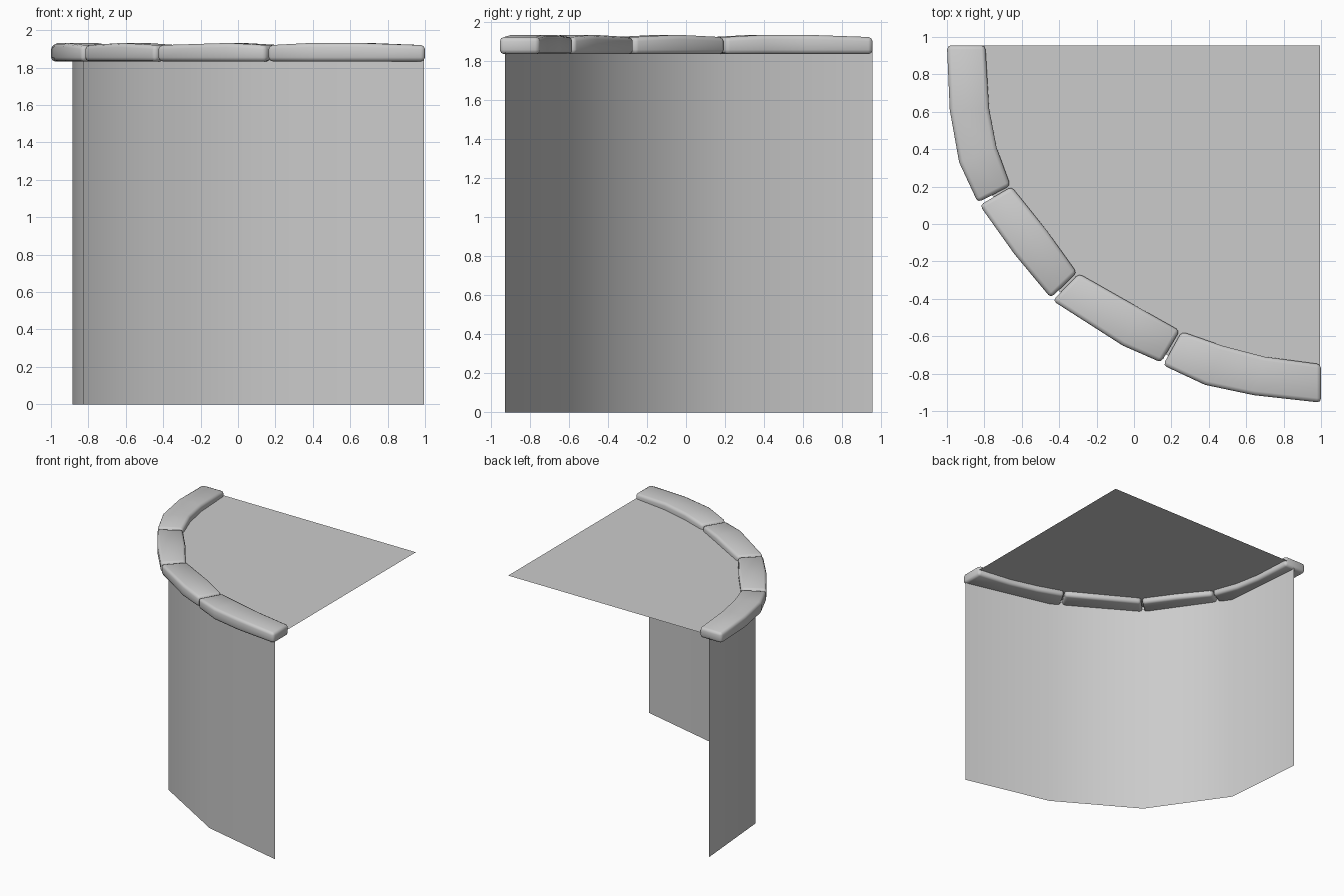
import bpy
import bmesh

cube = bpy.data.objects.get("Cube")
if cube:
    bpy.data.objects.remove(cube, do_unlink=True)

# One plain grey for everything
GREY = (0.6, 0.6, 0.6, 1)
grey = bpy.data.materials.new("plain_grey")
grey.use_nodes = True
grey.diffuse_color = GREY
grey.node_tree.nodes["Principled BSDF"].inputs["Base Color"].default_value = GREY


def finish(name, bm, smooth):
    mesh = bpy.data.meshes.new(name)
    bm.to_mesh(mesh)
    bm.free()
    mesh.materials.append(grey)
    for face in mesh.polygons:
        face.use_smooth = smooth
    obj = bpy.data.objects.new(name, mesh)
    bpy.context.collection.objects.link(obj)
    return obj


def coping_stone(name, outer, inner):
    """Curved stone swept through matching outer and inner edge points."""
    bm = bmesh.new()
    rings = []
    for i, (a, b) in enumerate(zip(outer, inner)):
        top = 1.92 if i in (0, len(outer) - 1) else 1.932
        rings.append([bm.verts.new((*p, z)) for p, z in
                      ((a, 1.833), (a, top), (b, top), (b, 1.833))])
    for r, s in zip(rings, rings[1:]):
        for k in range(4):
            n = (k + 1) % 4
            bm.faces.new((r[k], r[n], s[n], s[k]))
    bm.faces.new(rings[0])
    bm.faces.new(reversed(rings[-1]))
    bmesh.ops.recalc_face_normals(bm, faces=bm.faces)
    # Round the long edges and the end rims, leaving the cross joints alone
    edges = [e for e in bm.edges if e.calc_face_angle() > 0.8]
    bmesh.ops.bevel(bm, geom=edges, offset=0.022, segments=2,
                    profile=0.5, affect='EDGES')
    return finish(name, bm, True)


# Rim of four stones
coping_stone("coping_stone_right",
             [(-1, .955), (-.985, .61), (-.935, .33), (-.835, .115)],
             [(-.795, .955), (-.775, .62), (-.735, .41), (-.66, .205)])
coping_stone("coping_stone_middle_right",
             [(-.825, .1), (-.64, -.16), (-.445, -.395)],
             [(-.655, .2), (-.47, -.03), (-.305, -.26)])
coping_stone("coping_stone_middle_left",
             [(-.435, -.41), (-.06, -.65), (.145, -.74)],
             [(-.295, -.265), (.04, -.455), (.245, -.57)])
coping_stone("coping_stone_left",
             [(.155, -.755), (.38, -.86), (.64, -.915), (1, -.955)],
             [(.255, -.575), (.47, -.65), (.7, -.71), (1, -.75)])

# Thin curved wall below the rim
wall_path = [(-.885, .955), (-.825, .25), (-.4, -.36), (.26, -.75), (.995, -.925)]
bm = bmesh.new()
columns = [[bm.verts.new((x, y, z)) for z in (0, 1.86)] for x, y in wall_path]
for c, d in zip(columns, columns[1:]):
    bm.faces.new((c[0], d[0], d[1], c[1]))
finish("curved_wall", bm, True)

# Flat quarter-round top sheet
bm = bmesh.new()
sheet = wall_path + [(.995, .955)]
bm.faces.new([bm.verts.new((x, y, 1.878)) for x, y in sheet])
finish("top_sheet", bm, False)
